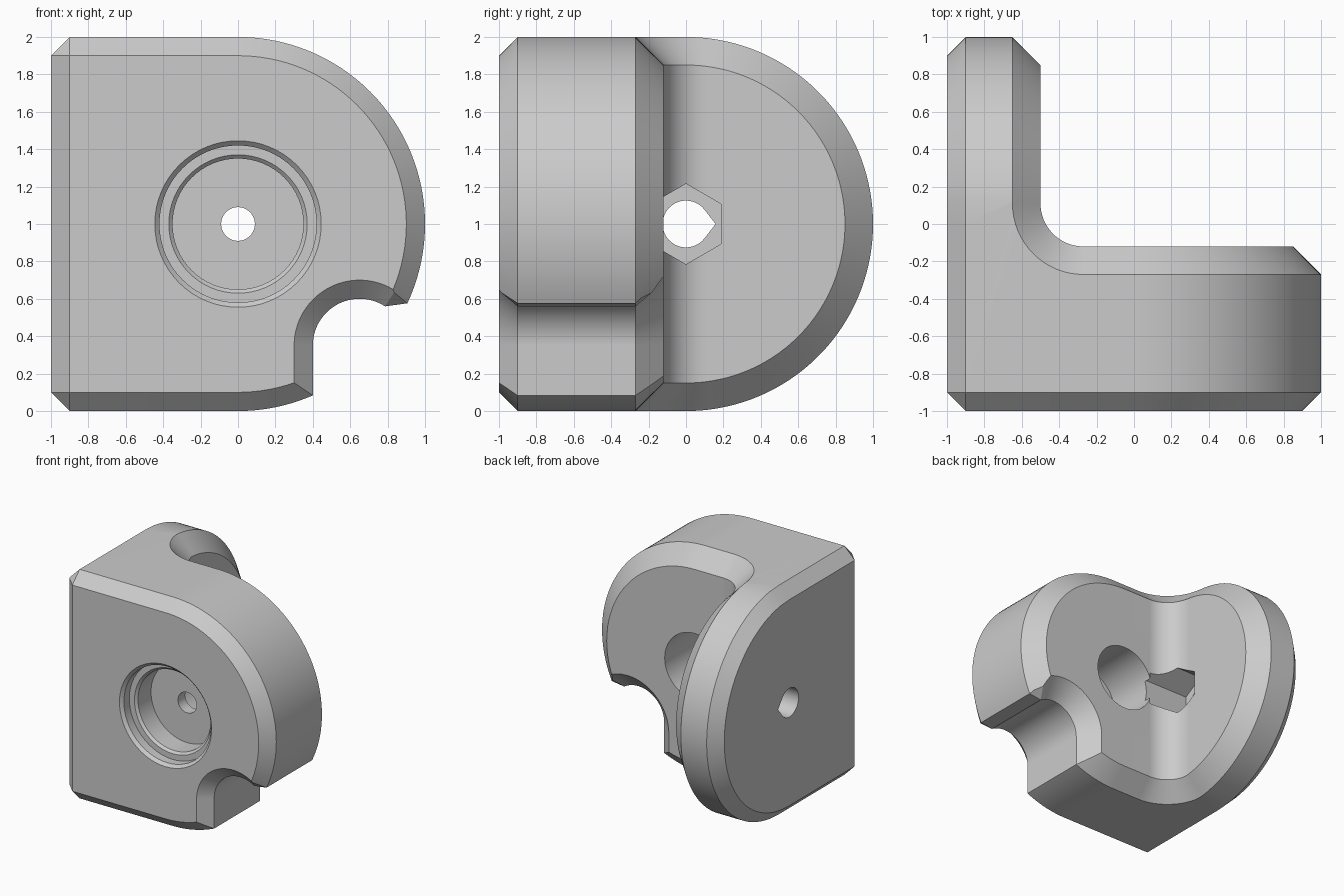
import bpy, bmesh
from math import sin, cos, pi, radians, sqrt

cube = bpy.data.objects.get("Cube")
if cube:
    bpy.data.objects.remove(cube)

grey = bpy.data.materials.new("plain grey")
grey.use_nodes = True
GREY = (0.6, 0.6, 0.6, 1)
grey.diffuse_color = GREY
grey.node_tree.nodes["Principled BSDF"].inputs["Base Color"].default_value = GREY


def loft(name, rings, caps):
    """Skin closed rings of equal length into a solid."""
    bm = bmesh.new()
    rows = [[bm.verts.new(p) for p in ring] for ring in rings]
    n = len(rows[0])
    for a, b in zip(rows, rows[1:]):
        for i in range(n):
            j = (i + 1) % n
            bm.faces.new((a[i], a[j], b[j], b[i]))
    if caps:
        bm.faces.new(rows[0])
        bm.faces.new(rows[-1])
    bmesh.ops.remove_doubles(bm, verts=bm.verts, dist=1e-4)
    bmesh.ops.recalc_face_normals(bm, faces=bm.faces)
    mesh = bpy.data.meshes.new(name)
    bm.to_mesh(mesh)
    bm.free()
    mesh.materials.append(grey)
    obj = bpy.data.objects.new(name, mesh)
    bpy.context.collection.objects.link(obj)
    return obj


# Bracket body: a chamfered round-ended slab bent around a vertical corner
RADII = (0.9, 1, 1, 0.85)           # outline half height of each layer
FRONT_Y = (-1, -0.9, -0.27, -0.12)  # layers of the front plate
SIDE_X = (-1, -0.9, -0.65, -0.5)    # layers of the side plate
FX, FY = -0.27, 0.11                # inner fillet centre


def section(points):
    """Ring of four plan points at the top and the same four at the bottom."""
    h = [sqrt(max(0, r * r - max(0, x, y) ** 2)) for r, (x, y) in zip(RADII, points)]
    top = [(x, y, 1 + z) for (x, y), z in zip(points, h)]
    low = [(x, y, 1 - z) for (x, y), z in zip(points, h)]
    return top + low[::-1]


rings = []
STEPS = 32
for i in range(STEPS + 1):
    a = pi / 2 * i / STEPS
    rings.append(section([(r * cos(a), y) for r, y in zip(RADII, FRONT_Y)]))
BEND = 16
for i in range(BEND + 1):
    a = pi / 2 * (1 + i / BEND)
    outer = [(-0.9, -1), (-0.9, -0.9)] if i < BEND / 2 else [(-1, -0.9), (-0.9, -0.9)]
    if i == BEND:
        outer = [(-1, 0), (-0.9, 0)]
    inner = [(FX + r * cos(a), FY - r * sin(a)) for r in (0.38, 0.23)]
    rings.append(section(outer + inner))
for i in range(STEPS + 1):
    a = radians(82.4) * (1 - i / STEPS)
    rings.append(section([(x, r * cos(a)) for r, x in zip(RADII, SIDE_X)]))
body = loft("corner_bracket", rings, False)


def circle(r, n=64):
    return [(r * cos(2 * pi * i / n), r * sin(2 * pi * i / n)) for i in range(n)]


def cut(name, rings):
    cutter = loft(name, rings, True)
    cutter.hide_render = True
    mod = body.modifiers.new(name, 'BOOLEAN')
    mod.operation = 'DIFFERENCE'
    mod.solver = 'EXACT'
    mod.object = cutter
    bpy.context.view_layer.objects.active = body
    bpy.ops.object.modifier_apply(modifier=name)
    bpy.data.objects.remove(cutter)


def along_y(steps):
    return [[(x, y, 1 + z) for x, z in circle(r)] for y, r in steps]


def along_x(outline, x0, x1):
    return [[(x, y, 1 + z) for y, z in outline] for x in (x0, x1)]


# Stepped front recess, rear bore and the small hole joining them
cut("front_recess", along_y([(-1.02, 0.465), (-0.975, 0.42), (-0.9, 0.42), (-0.9, 0.37),
                             (-0.88, 0.35), (-0.7, 0.35)]))
cut("rear_bore", along_y([(-0.6, 0.29), (0.05, 0.29)]))
cut("small_hole", along_y([(-0.8, 0.09), (-0.5, 0.09)]))

# Hexagonal nut pocket and teardrop hole through the side plate
hexagon = [(0.215 * sin(pi / 3 * i), 0.215 * cos(pi / 3 * i)) for i in range(6)]
cut("nut_pocket", along_x(hexagon, -0.72, -0.275))
drop = [(0.125 * cos(radians(a)), 0.125 * sin(radians(a))) for a in range(40, 321, 7)]
cut("teardrop_hole", along_x(drop + [(0.158, 0)], -1.1, -0.6))

# Arched notch in the lower corner of the front plate, chamfered on both sides
notch = []
for y, o in ((-1.02, 0.12), (-0.9, 0), (-0.27, 0), (-0.1, 0.17)):
    r = 0.25 + o
    arc = [(0.65 - r * cos(radians(a)), 0.35 + r * sin(radians(a))) for a in range(0, 124, 3)]
    outline = [(0.4 - o, -0.5)] + arc + [(1.3, 0.63 + o), (1.3, -0.5)]
    notch.append([(x, y, z) for x, z in outline])
cut("corner_notch", notch)

# Smooth curved walls, keep chamfer edges crisp
bpy.ops.object.select_all(action='DESELECT')
body.select_set(True)
bpy.context.view_layer.objects.active = body
bpy.ops.object.shade_smooth_by_angle(angle=radians(25))
flat = body.modifiers.new("flat_shading", 'WEIGHTED_NORMAL')
flat.keep_sharp = True
